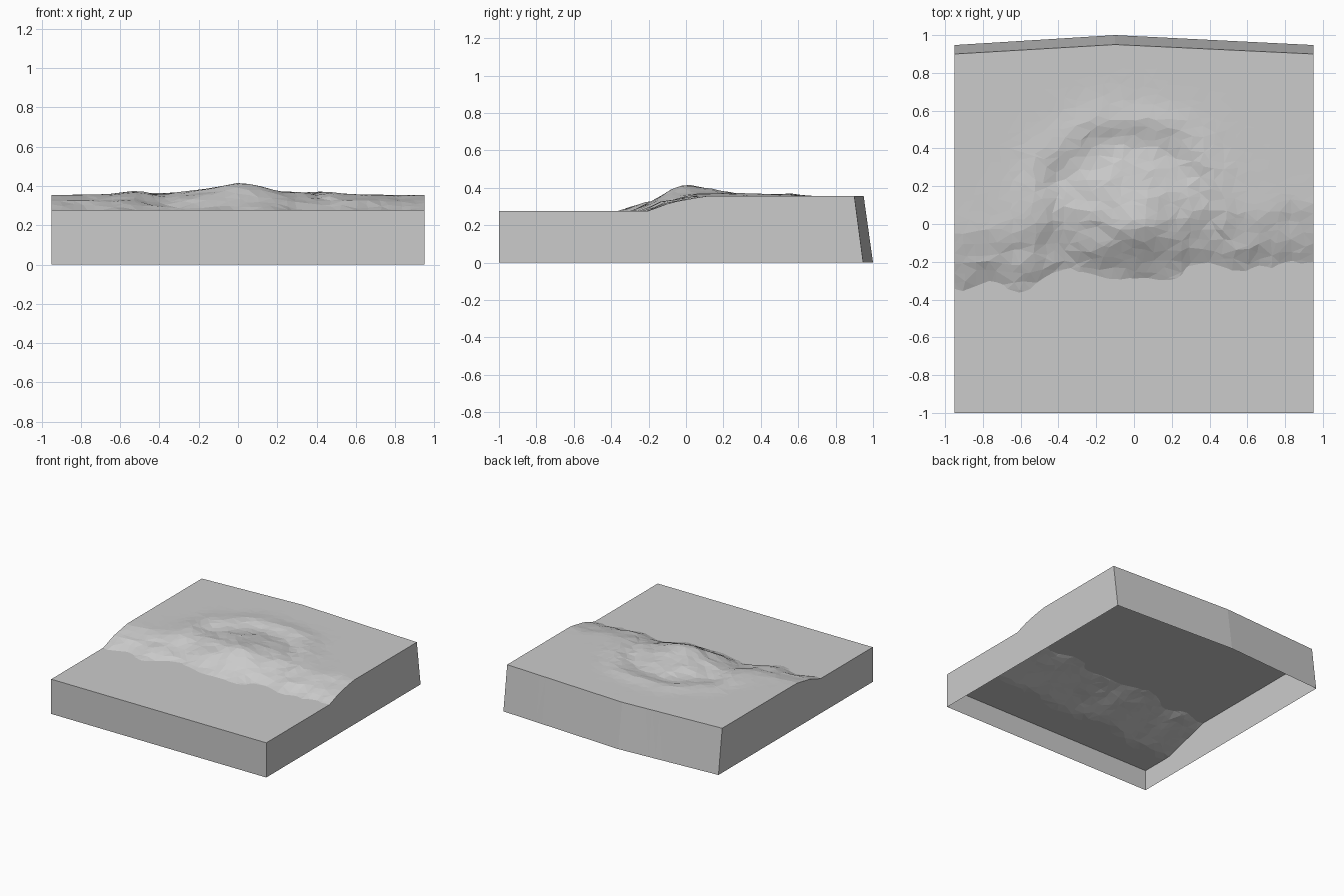
import bpy
import bmesh
import math
import random
from mathutils import noise, Vector

random.seed(4)
HALF = 0.95
WATER = 0.277
BED = 0.165
COLS, ROWS = 32, 36

# Shoreline (x, y) and height across the bank (distance from shore, z)
SHORE = [(-0.95, -0.34), (-0.9, -0.35), (-0.78, -0.31), (-0.6, -0.35), (-0.5, -0.32),
         (-0.38, -0.24), (-0.2, -0.25), (0, -0.31), (0.2, -0.28), (0.4, -0.22),
         (0.6, -0.25), (0.8, -0.21), (0.95, -0.2)]
BANK = [(-0.4, BED), (0, WATER), (0.12, 0.322), (0.3, 0.355)]

old = bpy.data.objects.get("Cube")
if old:
    bpy.data.objects.remove(old, do_unlink=True)


def make_material(name, value):
    mat = bpy.data.materials.new(name)
    mat.use_nodes = True
    colour = (value, value, value, 1)
    mat.diffuse_color = colour
    mat.node_tree.nodes["Principled BSDF"].inputs["Base Color"].default_value = colour
    return mat


def interp(points, t):
    if t <= points[0][0]:
        return points[0][1]
    for (a, p), (b, q) in zip(points, points[1:]):
        if t <= b:
            return p + (q - p) * (t - a) / (b - a)
    return points[-1][1]


def bell(t, width):
    return math.exp(-(t / width) ** 2)


def back_edge(x):
    return interp([(-HALF, 0.9), (-0.1, 0.95), (HALF, 0.9)], x)


def height(x, y):
    d = y - interp(SHORE, x)
    z = interp(BANK, d)
    p = Vector((x * 5, y * 5, 0.5))
    r = math.hypot(x + 0.02, y - 0.03) + 0.07 * noise.noise(p * 0.8)
    # Central mound, the hollow around it and the outer ridge
    z += 0.048 * bell(x, 0.19) * bell(y + 0.03, 0.13 if y < -0.03 else 0.2)
    z += 0.016 * bell(x - 0.08, 0.32) * bell(y - 0.06, 0.25) * min(max(d / 0.2, 0), 1)
    behind = min(max((y + 0.15) / 0.3, 0), 1)
    z -= 0.014 * bell(r - 0.41, 0.06) * min(max(d / 0.2, 0), 1)
    z += 0.012 * bell(r - 0.53, 0.09) * behind
    z += 0.008 * bell(x + 0.45, 0.2) * bell(y - 0.1, 0.15)
    # Rough ground that fades out on the plateau and the bed
    rough = max(bell(d - 0.1, 0.18), 0.7 * math.exp(-(r / 0.56) ** 4))
    rough *= min((HALF - abs(x)) / 0.08, 1)
    return z + rough * (0.014 * noise.noise(p) + 0.014 * noise.noise(p * 2.3))


def drop_walls(bm, edges, floor):
    """Extrude border edges straight down to the given floor height."""
    new = bmesh.ops.extrude_edge_only(bm, edges=edges)["geom"]
    verts = [v for v in new if isinstance(v, bmesh.types.BMVert)]
    for v in verts:
        v.co.z = floor(v.co.x, v.co.y)
    return verts


def finish(bm, name, mat):
    bmesh.ops.recalc_face_normals(bm, faces=bm.faces)
    bm.normal_update()
    if sum(f.normal.z * f.calc_area() for f in bm.faces) < 0:
        bmesh.ops.reverse_faces(bm, faces=bm.faces)
    mesh = bpy.data.meshes.new(name)
    bm.to_mesh(mesh)
    bm.free()
    mesh.materials.append(mat)
    obj = bpy.data.objects.new(name, mesh)
    bpy.context.scene.collection.objects.link(obj)


def grid_faces(bm, rows):
    for low, high in zip(rows, rows[1:]):
        for i in range(len(low) - 1):
            bm.faces.new((low[i], low[i + 1], high[i + 1], high[i]))


grey = make_material("light grey", 0.6)

# Terrain shell, open underneath, with the back wall leaning outwards at its foot
bm = bmesh.new()
rows = []
for j in range(ROWS + 1):
    row = []
    for i in range(COLS + 1):
        x = -HALF + 2 * HALF * i / COLS
        inside = 0 < i < COLS and 0 < j < ROWS
        if inside:
            x += random.uniform(-0.02, 0.02)
        elif i == 14:
            x = -0.1
        y = -1 + (back_edge(x) + 1) * j / ROWS
        if inside:
            y += random.uniform(-0.02, 0.02)
        row.append(bm.verts.new((x, y, height(x, y))))
    rows.append(row)
grid_faces(bm, rows)
border = [e for e in bm.edges if e.is_boundary]
for v in drop_walls(bm, border, lambda x, y: 0):
    if v.co.y > 0.89:
        v.co.y *= 1.0526
bmesh.ops.triangulate(bm, faces=bm.faces, quad_method="SHORT_EDGE")
finish(bm, "terrain", grey)

# Water sheet running through the whole slab, walled down to the bed where it is exposed
bm = bmesh.new()
rows = []
for j in range(ROWS + 1):
    rows.append([bm.verts.new((x, -1 + (back_edge(x) + 1) * j / ROWS, WATER))
                 for x in (-HALF, -0.1, HALF)])
grid_faces(bm, rows)
exposed = [e for e in bm.edges if e.is_boundary
           and any(height(v.co.x, v.co.y) < WATER for v in e.verts)]
drop_walls(bm, exposed, lambda x, y: min(height(x, y), WATER))
finish(bm, "water", grey)
